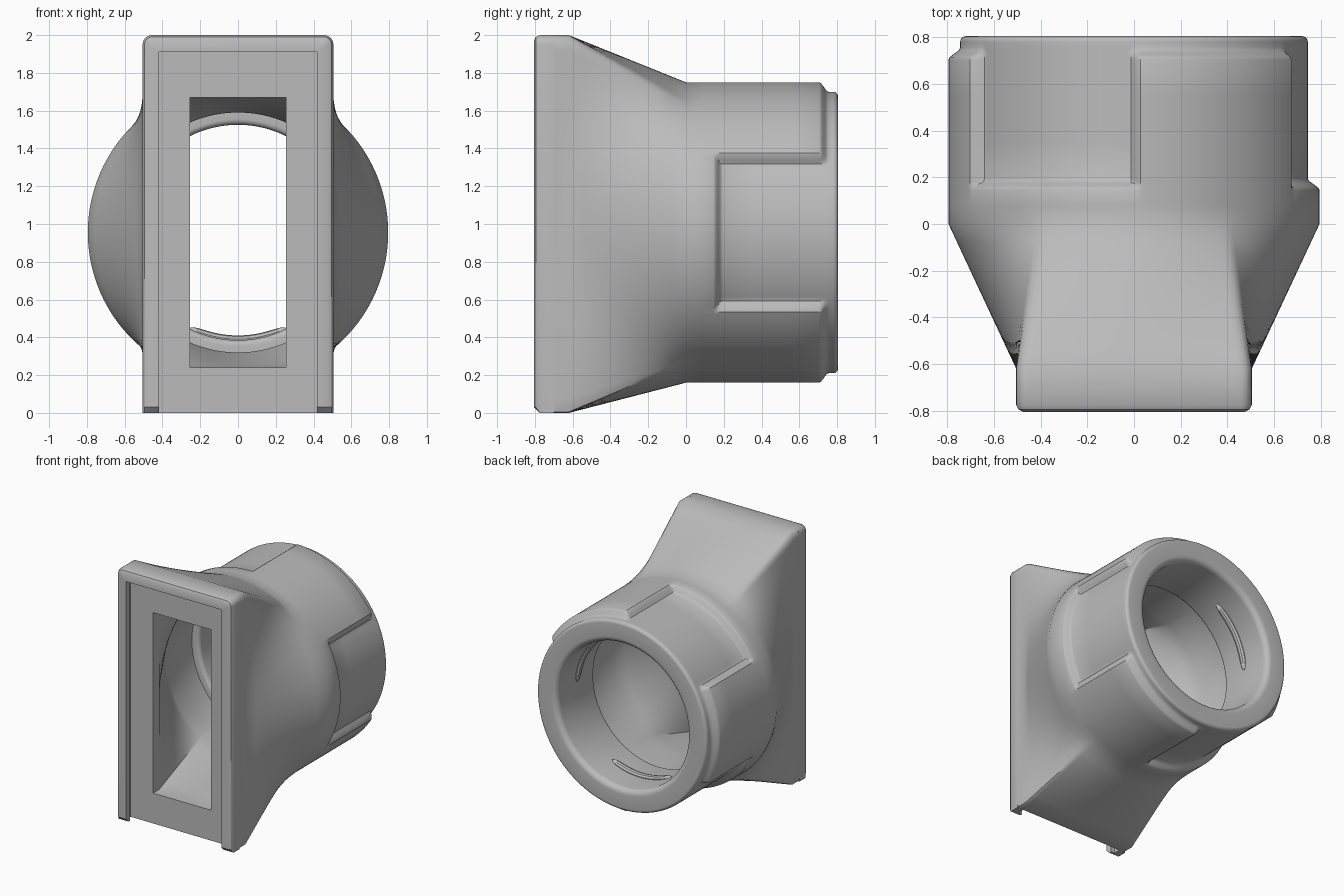
import bpy, bmesh
from math import sin, cos, pi, radians

if "Cube" in bpy.data.objects:
    bpy.data.objects.remove(bpy.data.objects["Cube"])

N = 360            # points around every ring
CZ = 0.955         # height of the tube axis
BACK = 0.805
FRONT = -0.805
PLATE = -0.70      # face of the recessed front plate

grey = bpy.data.materials.new("plain grey")
grey.use_nodes = True
colour = (0.5, 0.5, 0.5, 1)
grey.diffuse_color = colour
grey.node_tree.nodes["Principled BSDF"].inputs["Base Color"].default_value = colour


def finish(name, bm):
    bmesh.ops.recalc_face_normals(bm, faces=bm.faces)
    mesh = bpy.data.meshes.new(name)
    bm.to_mesh(mesh)
    bm.free()
    obj = bpy.data.objects.new(name, mesh)
    bpy.context.collection.objects.link(obj)
    mesh.materials.append(grey)
    bpy.ops.object.select_all(action="DESELECT")
    obj.select_set(True)
    bpy.context.view_layer.objects.active = obj
    bpy.ops.object.shade_smooth_by_angle(angle=radians(32))
    return obj


def bridge(bm, a, b, closed=True):
    count = len(a)
    for i in range(count if closed else count - 1):
        j = (i + 1) % count
        bm.faces.new((a[i], a[j], b[j], b[i]))


def smooth(t):
    t = min(1, max(0, t))
    return t * t * (3 - 2 * t)


def circle(r):
    return [(r * cos(2 * pi * i / N), CZ + r * sin(2 * pi * i / N)) for i in range(N)]


def rectangle(half_w, z0, z1, r_top=0, r_low=0):
    """Rectangle whose corners sit at 60 degrees, matching the circle points."""
    mid, half_h = (z0 + z1) / 2, (z1 - z0) / 2
    points = []
    for i in range(N):
        a = 2 * pi * i / N
        u, v = cos(a) / cos(pi / 3), sin(a) / sin(pi / 3)
        m = max(abs(u), abs(v))
        x, z = half_w * u / m, half_h * v / m
        r = r_top if z > 0 else r_low
        if r:
            qx = max(r - half_w, min(half_w - r, x))
            qz = max(r - half_h, min(half_h - r, z))
            d = ((x - qx) ** 2 + (z - qz) ** 2) ** 0.5
            x, z = qx + (x - qx) * r / d, qz + (z - qz) * r / d
        points.append((x, mid + z))
    return points


def blend(a, b, t):
    return [(p[0] + (q[0] - p[0]) * t, p[1] + (q[1] - p[1]) * t) for p, q in zip(a, b)]


def grip(y):
    """Outside of the tube: a full band, then three raised pads out of six sectors."""
    band = 1 - smooth((y - 0.145) / 0.05)
    end = 1 - smooth((y - 0.705) / 0.05)
    points = []
    for i in range(N):
        a = 2 * pi * i / N
        off = abs(((i * 360 / N - 60 + 60) % 120) - 60)   # degrees from a pad centre
        pad = smooth((31.5 - off) / 3.5) * end
        r = 0.745 + 0.05 * max(band, pad)
        points.append((r * cos(a), CZ + r * sin(a)))
    return points


# Adapter body: one closed skin, outside from front to back, then inside again
flange = rectangle(0.505, 0, 2, 0.05, 0.02)
window = rectangle(0.255, 0.24, 1.67)
rings = [(PLATE, flange)]
LOFT = 8
for k in range(LOFT + 1):
    rings.append((-0.62 * (1 - k / LOFT), blend(flange, circle(0.795), k / LOFT)))
for y in (0.08, 0.145, 0.155, 0.165, 0.175, 0.185, 0.195, 0.35, 0.55,
          0.705, 0.715, 0.725, 0.735, 0.745, 0.755):
    rings.append((y, grip(y)))
for k in range(7):                                   # rounded outer rim
    a = k / 6 * pi / 2
    rings.append((BACK - 0.025 + 0.025 * sin(a), circle(0.72 + 0.025 * cos(a))))
for k in range(7):                                   # rounded inner rim
    a = k / 6 * pi / 2
    rings.append((BACK - 0.045 + 0.045 * cos(a), circle(0.615 - 0.045 * sin(a))))
for k in range(6):                                   # bore and its rounded inner stop
    a = k / 5 * pi / 2
    rings.append((0.36 - 0.03 * sin(a), circle(0.60 - 0.03 * cos(a))))
rings.append((0.33, circle(0.635)))
for k in range(LOFT + 1):                            # inner funnel to the window
    rings.append((-0.62 * k / LOFT, blend(circle(0.635), window, k / LOFT)))
rings.append((PLATE, window))

bm = bmesh.new()
loops = [[bm.verts.new((x, y, z)) for x, z in pts] for y, pts in rings]
for k in range(len(loops)):
    bridge(bm, loops[k], loops[(k + 1) % len(loops)])
finish("adapter_body", bm)

# Slide rail: hooked section swept up one side, across the top and down the other
section = [(0, PLATE), (0, FRONT + 0.03), (0.01, FRONT + 0.01), (0.03, FRONT),
           (0.088, FRONT), (0.088, FRONT + 0.05), (0.055, FRONT + 0.05), (0.055, PLATE)]


def rail_row(d, y):
    w, top, r = 0.505 - d, 2 - d, max(0.05 - d, 0.002)
    half = [(w, 0, max(y, FRONT + 0.03)), (w, 0.03, y)]
    for k in range(7):
        a = k / 6 * pi / 2
        half.append((w - r + r * cos(a), top - r + r * sin(a), y))
    half += [(-x, z, yy) for x, z, yy in reversed(half)]
    return half


bm = bmesh.new()
rows = [[bm.verts.new((x, y, z)) for x, z, y in rail_row(d, yy)] for d, yy in section]
for k in range(len(rows)):
    bridge(bm, rows[k], rows[(k + 1) % len(rows)], closed=False)
for end in (0, -1):
    bm.faces.new([row[end] for row in rows])
bmesh.ops.remove_doubles(bm, verts=bm.verts, dist=0.0001)
finish("slide_rail", bm)

# Locking ridges: three short rounded arcs inside the bore
STEPS, SIDES = 24, 10
for number, centre in enumerate((30, 150, 270)):
    bm = bmesh.new()
    loops = []
    for k in range(STEPS + 1):
        t = 2 * k / STEPS - 1
        a = radians(centre + 27 * t)
        size = 0.028 * max(0.05, 1 - t ** 8) ** 0.5
        loop = []
        for s in range(SIDES):
            b = 2 * pi * s / SIDES
            r = 0.573 + size * cos(b)
            loop.append(bm.verts.new((r * cos(a), 0.55 + size * sin(b), CZ + r * sin(a))))
        loops.append(loop)
    for k in range(STEPS):
        bridge(bm, loops[k], loops[k + 1])
    bm.faces.new(loops[0])
    bm.faces.new(loops[-1])
    finish("locking_ridge_%d" % (number + 1), bm)
